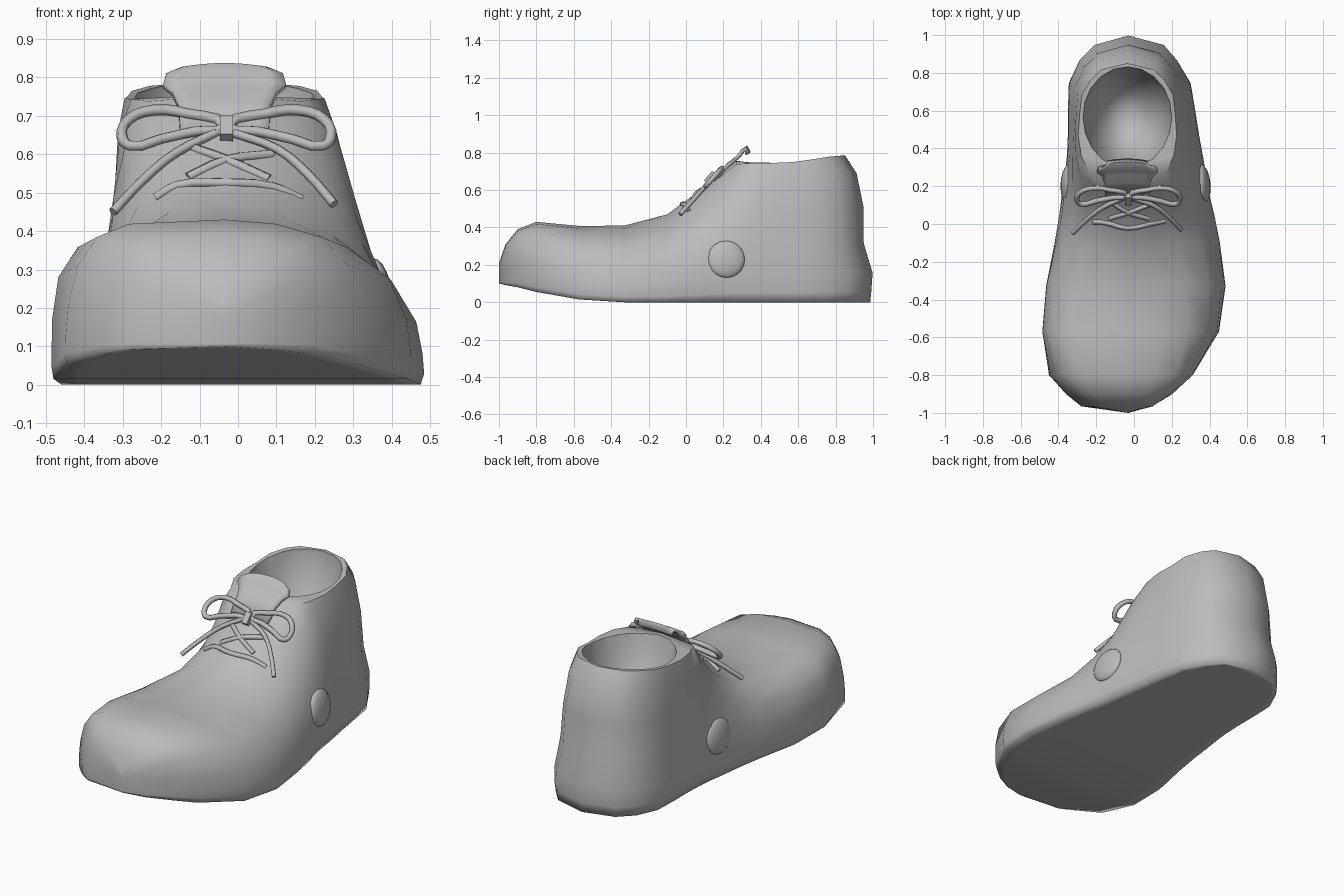
import bpy, bmesh, math
from mathutils import Vector
from mathutils.bvhtree import BVHTree

if "Cube" in bpy.data.objects:
    bpy.data.objects.remove(bpy.data.objects["Cube"])

grey = bpy.data.materials.new("grey")
grey.diffuse_color = (0.5, 0.5, 0.5, 1)
grey.use_nodes = True
grey.node_tree.nodes["Principled BSDF"].inputs["Base Color"].default_value = grey.diffuse_color
MID = -0.035  # centre line of the ankle and laces


def lerp(a, b, t):
    return a + (b - a) * t


def table(points, v):
    """Piecewise linear lookup."""
    for (a, fa), (b, fb) in zip(points, points[1:]):
        if v <= b:
            return lerp(fa, fb, max(0, (v - a) / (b - a)))
    return points[-1][1]


def loft(name, rings, closed=True, caps=True):
    bm = bmesh.new()
    rows = [[bm.verts.new(p) for p in r] for r in rings]
    n = len(rows[0])
    for a, b in zip(rows, rows[1:]):
        for i in range(n if closed else n - 1):
            j = (i + 1) % n
            bm.faces.new((a[i], a[j], b[j], b[i]))
    if caps:
        bm.faces.new(rows[0])
        bm.faces.new(rows[-1])
    bmesh.ops.remove_doubles(bm, verts=bm.verts, dist=.0005)
    bmesh.ops.recalc_face_normals(bm, faces=bm.faces)
    me = bpy.data.meshes.new(name)
    bm.to_mesh(me)
    bm.free()
    ob = bpy.data.objects.new(name, me)
    bpy.context.collection.objects.link(ob)
    me.materials.append(grey)
    return ob


def smooth(ob, angle):
    bpy.ops.object.select_all(action='DESELECT')
    ob.select_set(True)
    bpy.context.view_layer.objects.active = ob
    bpy.ops.object.shade_smooth_by_angle(angle=math.radians(angle))


# Half cross-sections as (height, width) fractions: toe, instep, ankle
TYPES = [
    [(0, .98), (.07, 1), (.2, 1), (.4, .985), (.68, .9), (.88, .68), (.97, .36), (1, 0)],
    [(0, .98), (.07, 1), (.2, .985), (.4, .95), (.64, .8), (.82, .58), (.95, .28), (1, 0)],
    [(0, .98), (.07, 1), (.2, .985), (.4, .94), (.65, .88), (.88, .82), (1, .75), (1, 0)],
]
# y, left x, right x, bottom z, top z, section type
SECTIONS = [
    (-1.0, -.03, -.03, .10, .21, 0),
    (-.965, -.28, .09, .092, .31, 0),
    (-.90, -.36, .20, .08, .39, 0),
    (-.80, -.45, .31, .055, .43, 0),
    (-.57, -.485, .45, .015, .408, .1),
    (-.33, -.465, .485, 0, .41, .4),
    (-.10, -.42, .455, 0, .47, .8),
    (.05, -.395, .425, 0, .58, 1),
    (.17, -.38, .395, 0, .685, 1.2),
    (.27, -.365, .38, 0, .755, 1.55),
    (.36, -.355, .365, 0, .75, 1.85),
    (.47, -.35, .345, 0, .745, 2),
    (.60, -.35, .325, 0, .75, 2),
    (.75, -.345, .30, 0, .765, 2),
    (.87, -.29, .23, 0, .778, 2),
    (.95, -.21, .16, 0, .783, 2),
    (1.0, -.03, -.03, 0, .785, 2),
]
# Rear profile of the heel: height, y
HEEL = [(0, .985), (.15, 1), (.3, .95), (.48, .955), (.7, .91), (.785, .85)]


def section(y, xl, xr, zb, zt, kind):
    k = min(int(kind), 1)
    half = [(lerp(a[0], b[0], kind - k), lerp(a[1], b[1], kind - k))
            for a, b in zip(TYPES[k], TYPES[k + 1])]
    fuller = lerp(.42, 1, min(kind, 1))  # the left of the toe is rounder
    path = list(half) + [(h, -w ** fuller) for h, w in half[-2::-1]]
    path += [(0, -.85), (0, 0), (0, .85)]  # underside
    ring = []
    for h, w in path:
        z = lerp(zb, zt, h)
        x = lerp((xl + xr) / 2, MID, h * h) + w * (xr - xl) / 2
        yy = y if y < .5 else .5 + (y - .5) * (table(HEEL, z) - .5) / .5
        ring.append((x, yy, z))
    return ring


body = loft("shoe_body", [section(*s) for s in SECTIONS], caps=False)
tree = BVHTree.FromPolygons([v.co for v in body.data.vertices],
                            [p.vertices for p in body.data.polygons])

# Bowl-shaped foot opening, cut out of the body: z, x radius, y radius
CAVITY = [(.40, .05, .06), (.44, .11, .13), (.54, .175, .20), (.65, .213, .243),
          (.76, .237, .27), (.9, .24, .272)]
cutter = loft("foot_opening_cutter", [
    [(MID + rx * math.cos(i * math.tau / 20), .562 + ry * math.sin(i * math.tau / 20), z)
     for i in range(20)] for z, rx, ry in CAVITY])
cutter.hide_render = True
mod = body.modifiers.new("opening", 'BOOLEAN')
mod.operation = 'DIFFERENCE'
mod.solver = 'EXACT'
mod.object = cutter
bpy.context.view_layer.objects.active = body
bpy.ops.object.modifier_apply(modifier="opening")
bpy.data.objects.remove(cutter)

# Smooth everywhere except the rim of the opening
bm = bmesh.new()
bm.from_mesh(body.data)
for f in bm.faces:
    f.smooth = True
for e in bm.edges:
    high = min(v.co.z for v in e.verts) > .7
    e.smooth = not (high and e.calc_face_angle(0) > math.radians(45))
bm.to_mesh(body.data)
bm.free()

# Tongue with a rolled lip: y, z, half width
TONGUE = [(.16, .66, .115), (.225, .735, .12), (.268, .768, .135),
          (.288, .787, .16), (.308, .815, .152), (.325, .828, .11), (.337, .80, .105)]
tongue = loft("tongue", [
    [(MID + w * u / 4, y - .01 * (u / 4) ** 2, z - .01 * (u / 4) ** 2) for u in range(-4, 5)]
    for y, z, w in TONGUE], closed=False, caps=False)
smooth(tongue, 60)
sol = tongue.modifiers.new("thickness", 'SOLIDIFY')
sol.thickness = .02
sol.offset = 0

# Ankle discs
for side, x in (("right", .367), ("left", -.352)):
    bpy.ops.mesh.primitive_uv_sphere_add(segments=20, ring_count=10, radius=1,
                                         location=(x, .215, .23))
    disc = bpy.context.object
    disc.name = side + "_ankle_disc"
    disc.scale = (.035, .1, .1)
    disc.rotation_euler = (0, math.radians(-8 if x > 0 else 6), math.radians(6 if x > 0 else -4))
    disc.data.materials.append(grey)
    smooth(disc, 60)


def lace(name, pts, radius, cyclic=False):
    cu = bpy.data.curves.new(name, 'CURVE')
    cu.dimensions = '3D'
    cu.bevel_depth = radius
    cu.bevel_resolution = 1
    cu.resolution_u = 3
    cu.use_fill_caps = True
    sp = cu.splines.new('BEZIER')
    sp.bezier_points.add(len(pts) - 1)
    for bp, p in zip(sp.bezier_points, pts):
        bp.co = p
        bp.handle_left_type = bp.handle_right_type = 'AUTO'
    sp.use_cyclic_u = cyclic
    cu.materials.append(grey)
    ob = bpy.data.objects.new(name, cu)
    bpy.context.collection.objects.link(ob)


def bow_plane(x, z):
    return (x, .14 + (z - .66) * .9, z)


def on_body(x, z):
    hit = tree.ray_cast(Vector((x, -2, z)), Vector((0, 1, 0)))[0]
    return (x, hit.y + .004, z)


# Bow loops, mirrored about the lace centre line, and loose ends
LOOP = [(.01, .672), (.10, .705), (.19, .715), (.255, .69), (.272, .645), (.25, .622),
        (.17, .64), (.08, .66)]
for side, s in (("right", 1), ("left", -1)):
    lace(side + "_bow_loop", [bow_plane(MID + .005 + s * x, z) for x, z in LOOP], .0145, True)
lace("left_lace_end", [bow_plane(x, z) for x, z in
                       ((-.05, .66), (-.16, .605), (-.25, .53), (-.325, .45))], .0125)
lace("right_lace_end", [bow_plane(x, z) for x, z in
                        ((-.01, .655), (.1, .615), (.18, .55), (.25, .47))], .0125)

# Knot
bpy.ops.mesh.primitive_cube_add(size=1, location=(-.03, .135, .662))
knot = bpy.context.object
knot.name = "lace_knot"
knot.scale = (.034, .045, .065)
knot.rotation_euler = (math.radians(-42), 0, 0)
knot.data.materials.append(grey)
bev = knot.modifiers.new("rounding", 'BEVEL')
bev.width = .008
bev.segments = 2

# Crossed laces half sunk into the instep
CROSS = {
    "lower_lace": [(-.215, .487), (-.16, .518), (-.035, .525), (.09, .515), (.165, .483)],
    "cross_lace_a": [(-.13, .62), (-.03, .585), (.08, .535)],
    "cross_lace_b": [(.09, .60), (-.03, .585), (-.13, .54)],
}
for name, pts in CROSS.items():
    lace(name, [on_body(x, z) for x, z in pts], .0135)
